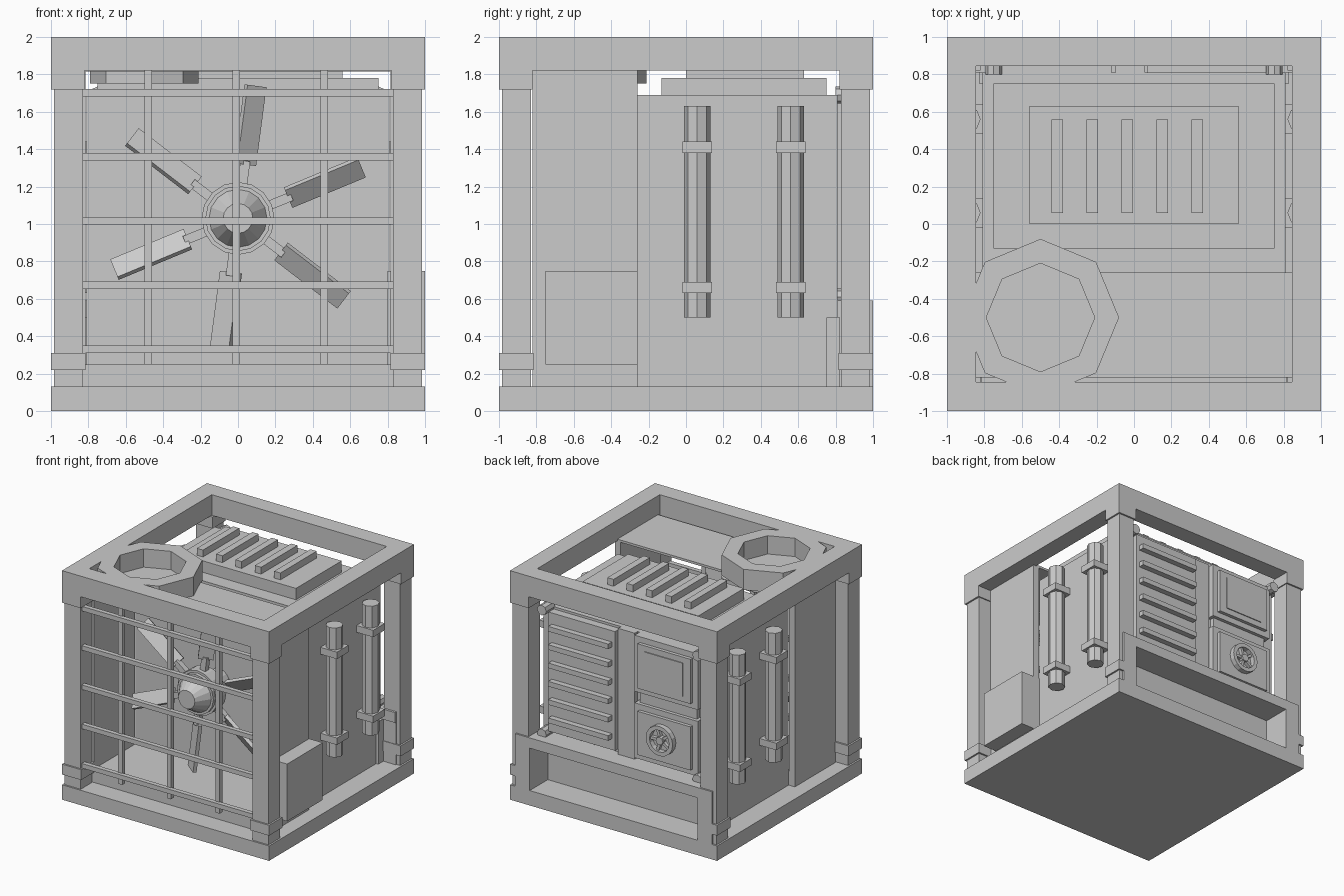
import bpy, bmesh, math
from mathutils import Matrix, Vector

cube = bpy.data.objects.get("Cube")
if cube:
    bpy.data.objects.remove(cube, do_unlink=True)

grey = bpy.data.materials.new("plain_grey")
grey.use_nodes = True
grey.diffuse_color = (0.6, 0.6, 0.6, 1)
grey.node_tree.nodes["Principled BSDF"].inputs["Base Color"].default_value = (0.6, 0.6, 0.6, 1)


def finish(name, bm):
    mesh = bpy.data.meshes.new(name)
    bmesh.ops.recalc_face_normals(bm, faces=bm.faces[:])
    bm.to_mesh(mesh)
    bm.free()
    mesh.materials.append(grey)
    obj = bpy.data.objects.new(name, mesh)
    bpy.context.scene.collection.objects.link(obj)
    return obj


def box(name, x, y, z, matrix=None):
    """Box from (low, high) ranges on each axis."""
    bm = bmesh.new()
    size = [r[1] - r[0] for r in (x, y, z)]
    mid = Vector([(r[0] + r[1]) / 2 for r in (x, y, z)])
    bmesh.ops.create_cube(bm, size=1, matrix=Matrix.Translation(mid) @ Matrix.Diagonal((*size, 1)))
    if matrix:
        bm.transform(matrix)
    return finish(name, bm)


def rod(name, centre, r1, r2, depth, sides, axis="Z"):
    """Cylinder or cone; along Y the first radius is at the front."""
    bm = bmesh.new()
    turn = Matrix.Rotation(-math.pi / 2, 4, "X") if axis == "Y" else Matrix()
    bmesh.ops.create_cone(bm, cap_ends=True, segments=sides, radius1=r1, radius2=r2,
                          depth=depth, matrix=Matrix.Translation(centre) @ turn)
    return finish(name, bm)


def ring(name, centre, outer, inner, height, sides, axis="Z"):
    """Square-section ring spun from a profile."""
    bm = bmesh.new()
    h = height / 2
    verts = [bm.verts.new((r, 0, z)) for r, z in ((inner, -h), (outer, -h), (outer, h), (inner, h))]
    edges = [bm.edges.new((verts[i], verts[(i + 1) % 4])) for i in range(4)]
    bmesh.ops.spin(bm, geom=verts + edges, cent=(0, 0, 0), axis=(0, 0, 1),
                   angle=math.tau, steps=sides, use_duplicate=False)
    bmesh.ops.remove_doubles(bm, verts=bm.verts[:], dist=0.0001)
    turn = Matrix.Rotation(-math.pi / 2, 4, "X") if axis == "Y" else Matrix()
    bm.transform(Matrix.Translation(centre) @ turn)
    return finish(name, bm)


def span(sign, low, high):
    return tuple(sorted((sign * low, sign * high)))


# Outer frame: base, top beams, posts with collars
box("base_plate", (-1, 1), (-1, 1), (0, 0.13))
for s in (-1, 1):
    box("top_beam_across", (-1, 1), span(s, 0.845, 1), (1.82, 2))
    box("top_beam_side", span(s, 0.845, 1), (-0.845, 0.845), (1.82, 2))
    for t in (-1, 1):
        box("post", span(s, 0.83, 0.985), span(t, 0.83, 0.985), (0.13, 1.82))
        box("post_foot_collar", span(s, 0.815, 1), span(t, 0.815, 1), (0.22, 0.31))
        box("post_head_collar", span(s, 0.82, 1), span(t, 0.82, 1), (1.72, 1.82))

# Main body with stepped roof and ribs
box("body", (-0.81, 0.81), (-0.26, 0.81), (0.5, 1.69))
box("body_lower", (-0.81, 0.81), (-0.26, 0.75), (0.13, 0.5))
box("roof_step", (-0.75, 0.75), (-0.13, 0.75), (1.69, 1.78))
box("roof_block", (-0.56, 0.56), (0, 0.63), (1.78, 1.88))
for i in range(5):
    x = -0.41 + i * 0.187
    box("roof_rib", (x - 0.03, x + 0.03), (0.06, 0.56), (1.88, 1.94))

# Fan chamber
for s in (-1, 1):
    box("chamber_side", span(s, 0.815, 0.87), (-0.82, -0.26), (0.13, 1.82))
box("chamber_floor", (-0.815, 0.815), (-0.82, -0.26), (0.13, 0.25))
box("chamber_roof", (-0.87, 0.87), (-0.82, -0.26), (1.815, 1.835))

# Roof vent
ring("vent_collar", (-0.5, -0.5, 1.91), 0.42, 0.29, 0.18, 8)
rod("vent_pan", (-0.5, -0.5, 1.795), 0.29, 0.29, 0.09, 8)

# Front grille
for x in (-0.48, -0.01, 0.46):
    box("grille_upright", (x - 0.02, x + 0.02), (-0.94, -0.9), (0.25, 1.82))
for i in range(5):
    z = 0.33 + i * 0.343
    box("grille_bar", (-0.83, 0.83), (-0.97, -0.93), (z - 0.02, z + 0.02))

# Fan
HUB = Vector((0, -0.5, 1.03))
rod("fan_shaft", (0, -0.35, 1.03), 0.1, 0.1, 0.2, 16, "Y")
rod("fan_hub", HUB, 0.195, 0.195, 0.12, 16, "Y")
rod("fan_hub_step", (0, -0.57, 1.03), 0.175, 0.175, 0.04, 16, "Y")
rod("fan_nose", (0, -0.65, 1.03), 0.08, 0.155, 0.12, 16, "Y").matrix_world = Matrix()
for i in range(6):
    spin = Matrix.Translation(HUB) @ Matrix.Rotation(-math.radians(22.5 + 60 * i), 4, "Y")
    pitched = spin @ Matrix.Rotation(math.radians(35), 4, "X")
    box("fan_arm", (0.15, 0.31), (-0.025, 0.025), (-0.025, 0.025), spin)
    box("fan_blade", (0.29, 0.715), (-0.015, 0.015), (-0.062, 0.062), pitched)

# Side pipes with clamps
for s in (-1, 1):
    for y in (0.06, 0.56):
        rod("side_pipe", (s * 0.89, y, 1.065), 0.07, 0.07, 1.13, 8)
        for z in (0.66, 1.41):
            box("pipe_clamp", span(s, 0.8, 0.97), (y - 0.08, y + 0.08), (z - 0.03, z + 0.03))
box("side_box", (0.8, 1), (-0.75, -0.26), (0.25, 0.75))

# Rear tray frame
box("tray_top", (-0.95, 0.95), (0.81, 1), (0.5, 0.59))
for s in (-1, 1):
    box("tray_side", span(s, 0.81, 0.95), (0.82, 1), (0.13, 0.59))
    box("tray_liner", span(s, 0.81, 0.83), (0.75, 0.83), (0.13, 0.5))

# Rear louvre panel
box("rear_strip", (-0.1, 0.06), (0.8, 0.85), (0.59, 1.69))
box("louvre_panel", (0.07, 0.71), (0.8, 0.88), (0.63, 1.67))
for i in range(6):
    z = 0.75 + i * 0.16
    box("louvre_slat", (0.1, 0.68), (0.87, 0.93), (z - 0.022, z + 0.022))

# Rear screen box and valve box
for name, low, high in (("screen", 1.2, 1.69), ("valve", 0.62, 1.1)):
    box(name + "_box", (-0.73, -0.12), (0.8, 0.88), (low, high))
    box(name + "_face", (-0.68, -0.17), (0.87, 0.91), (low + 0.05, high - 0.05))
box("screen_plate", (-0.61, -0.24), (0.9, 0.918), (1.3, 1.59))
box("rear_shelf", (-0.7, -0.15), (0.8, 0.85), (1.1, 1.2))

# Valve wheel
ring("valve_wheel", (-0.41, 0.93, 0.87), 0.13, 0.095, 0.05, 16, "Y")
rod("valve_hub", (-0.41, 0.93, 0.87), 0.035, 0.035, 0.05, 8, "Y")
for i in range(5):
    spin = Matrix.Translation((-0.41, 0.925, 0.87)) @ Matrix.Rotation(math.tau * i / 5, 4, "Y")
    box("valve_spoke", (0.02, 0.11), (-0.015, 0.015), (-0.012, 0.012), spin)

# Rear corner bolts
for s in (-1, 1):
    for z in (0.61, 1.69):
        rod("rear_bolt", (s * 0.75, 0.86, z), 0.045, 0.045, 0.12, 8, "Y")
